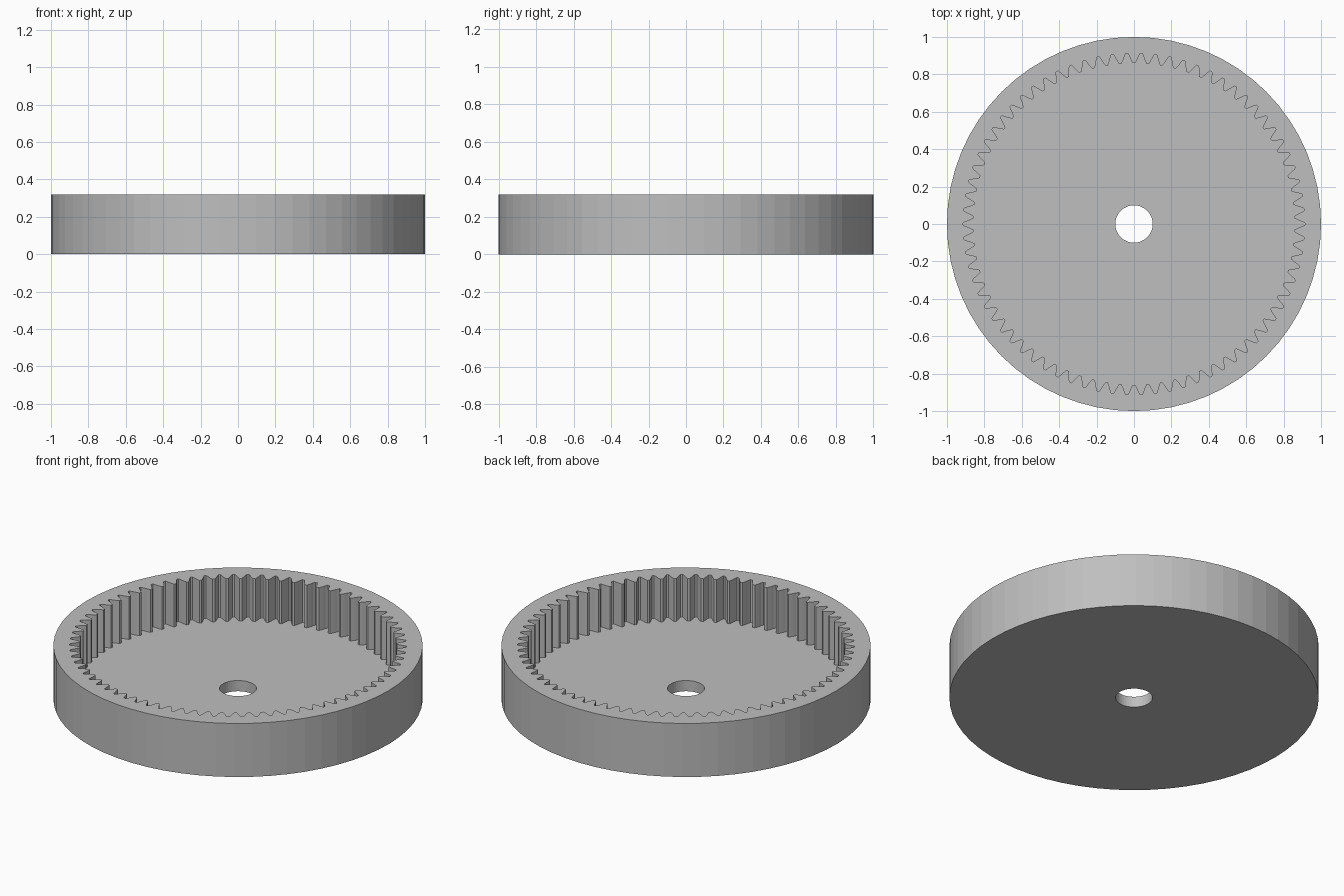
import bpy, bmesh
from math import sin, cos, tau

cube = bpy.data.objects.get("Cube")
if cube:
    bpy.data.objects.remove(cube, do_unlink=True)

HEIGHT, FLOOR = 0.32, 0.064
TEETH = 74
# Half a tooth: (fraction of pitch from tooth centre, radius)
FLANK = [(0.09, 0.86), (0.18, 0.872), (0.27, 0.886), (0.34, 0.9), (0.43, 0.913)]


def circle(radius, sides):
    return [(radius * sin(tau * i / sides), radius * cos(tau * i / sides))
            for i in range(sides)]


def tooth_outline():
    tooth = [(-f, r) for f, r in reversed(FLANK)] + FLANK
    return [(r * sin(tau * (i + f) / TEETH), r * cos(tau * (i + f) / TEETH))
            for i in range(TEETH) for f, r in tooth]


bm = bmesh.new()


def ring(points, z):
    """Closed loop of vertices and edges at height z."""
    verts = [bm.verts.new((x, y, z)) for x, y in points]
    edges = [bm.edges.new((v, verts[i - 1])) for i, v in enumerate(verts)]
    return verts, edges


def wall(a, b):
    """Quads between two matching loops."""
    for i in range(len(a[0])):
        bm.faces.new((a[0][i - 1], a[0][i], b[0][i], b[0][i - 1]))


def cap(a, b):
    """Flat annular face between two coplanar loops."""
    bmesh.ops.triangle_fill(bm, use_beauty=True, edges=a[1] + b[1])


# Loops of the ring gear body
outer, teeth, bore = circle(1, 64), tooth_outline(), circle(0.1, 48)
outer_low, outer_top = ring(outer, 0), ring(outer, HEIGHT)
teeth_low, teeth_top = ring(teeth, FLOOR), ring(teeth, HEIGHT)
bore_low, bore_top = ring(bore, 0), ring(bore, FLOOR)

# Outer wall, toothed wall and centre bore
wall(outer_low, outer_top)
wall(teeth_low, teeth_top)
wall(bore_low, bore_top)

# Rim top, inner floor and underside
cap(outer_top, teeth_top)
cap(teeth_low, bore_top)
cap(outer_low, bore_low)
bmesh.ops.recalc_face_normals(bm, faces=bm.faces)

mesh = bpy.data.meshes.new("ring_gear")
bm.to_mesh(mesh)
bm.free()
gear = bpy.data.objects.new("ring_gear", mesh)
bpy.context.collection.objects.link(gear)

# Plain grey
grey = bpy.data.materials.new("plain_grey")
grey.use_nodes = True
colour = (0.52, 0.52, 0.52, 1)
grey.diffuse_color = colour
grey.node_tree.nodes["Principled BSDF"].inputs["Base Color"].default_value = colour
mesh.materials.append(grey)
